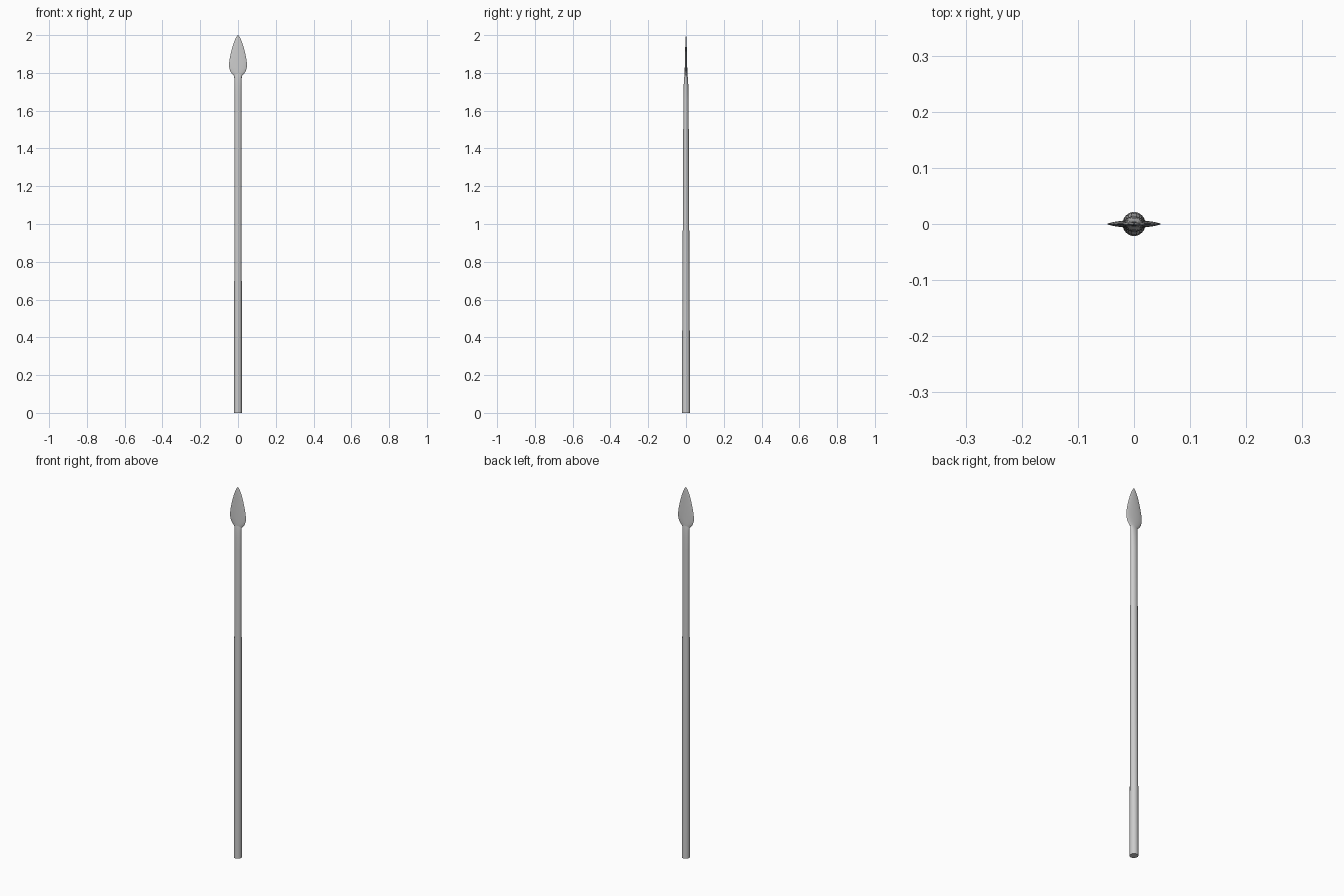
import bpy, bmesh
from math import cos, sin, pi

if "Cube" in bpy.data.objects:
    bpy.data.objects.remove(bpy.data.objects["Cube"])


def loft(name, sections, sides, power=1.0, angle=35):
    """Skin closed oval rings given as (z, half width x, half depth y)."""
    bm = bmesh.new()
    rings = []
    for z, rx, ry in sections:
        ring = []
        for i in range(sides):
            a = 2 * pi * i / sides
            s = sin(a)
            y = ry * abs(s) ** power * (1 if s >= 0 else -1)
            ring.append(bm.verts.new((rx * cos(a), y, z)))
        rings.append(ring)
    for lo, hi in zip(rings, rings[1:]):
        for i in range(sides):
            j = (i + 1) % sides
            bm.faces.new((lo[i], lo[j], hi[j], hi[i]))
    bm.faces.new(rings[0][::-1])
    bm.faces.new(rings[-1])
    bmesh.ops.recalc_face_normals(bm, faces=bm.faces)
    mesh = bpy.data.meshes.new(name)
    bm.to_mesh(mesh)
    bm.free()
    obj = bpy.data.objects.new(name, mesh)
    bpy.context.collection.objects.link(obj)
    bpy.ops.object.select_all(action='DESELECT')
    obj.select_set(True)
    bpy.context.view_layer.objects.active = obj
    bpy.ops.object.shade_smooth_by_angle(angle=angle * pi / 180)
    return obj


# Shaft: round at the butt, gently flattening front to back, with a thinned neck
loft("shaft", [
    (0.00, 0.0205, 0.0215), (0.53, 0.0200, 0.0195), (1.10, 0.0195, 0.0165),
    (1.66, 0.0190, 0.0138), (1.73, 0.0190, 0.0125), (1.77, 0.0192, 0.0105),
    (1.785, 0.0215, 0.0085), (1.80, 0.0240, 0.0060)], 24)

# Blade: leaf outline with a lens-shaped section
loft("spear_blade", [
    (1.787, 0.0230, 0.0070), (1.797, 0.0330, 0.0072), (1.810, 0.0415, 0.0070),
    (1.828, 0.0465, 0.0066), (1.846, 0.0475, 0.0062), (1.870, 0.0450, 0.0057),
    (1.900, 0.0390, 0.0050), (1.930, 0.0315, 0.0042), (1.958, 0.0230, 0.0034),
    (1.980, 0.0140, 0.0024), (1.993, 0.0070, 0.0014), (2.000, 0.0010, 0.0005)],
    24, power=1.3, angle=50)
